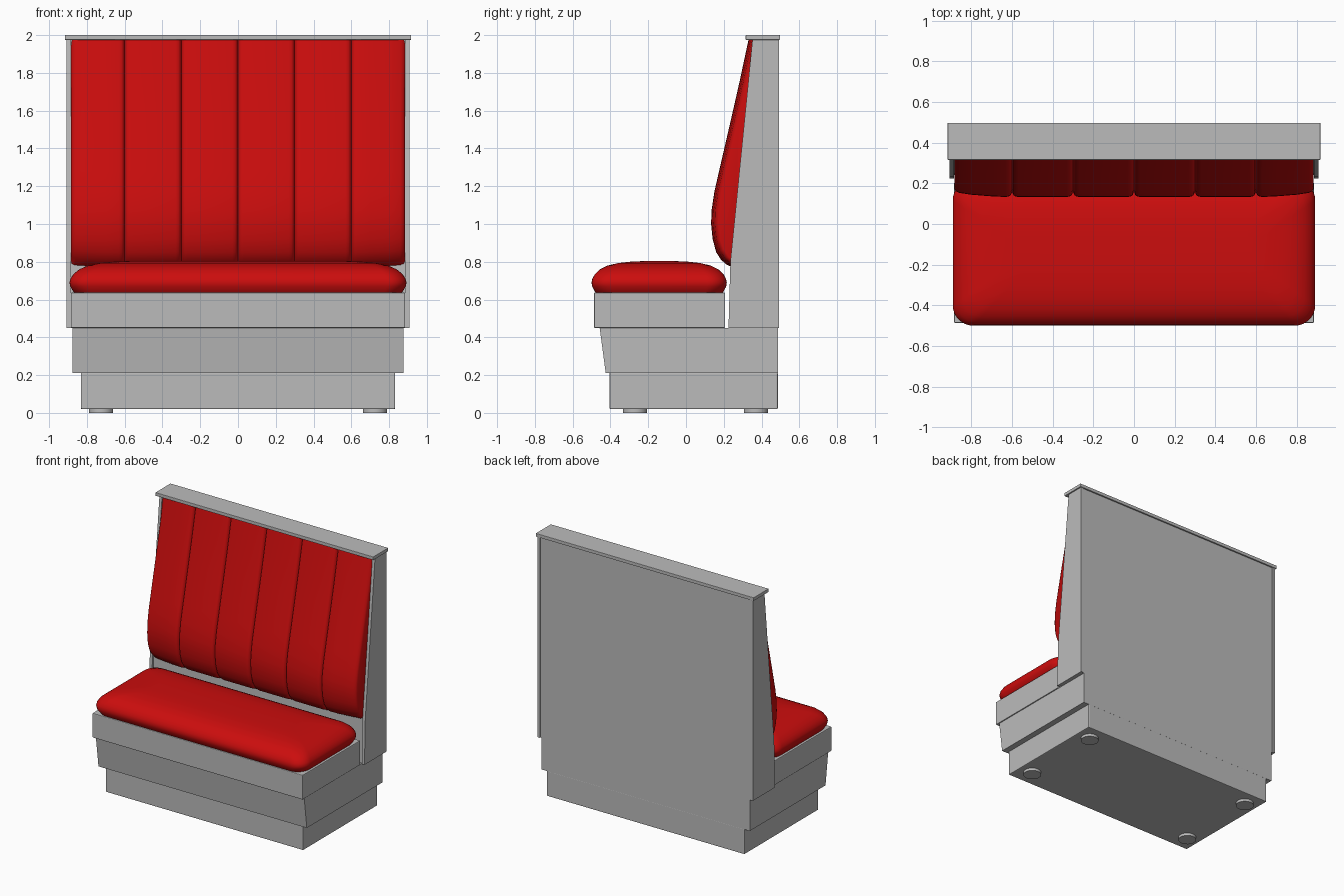
import bpy, bmesh, math

cube = bpy.data.objects.get("Cube")
if cube:
    bpy.data.objects.remove(cube, do_unlink=True)


def material(name, color):
    m = bpy.data.materials.new(name)
    m.use_nodes = True
    m.diffuse_color = color
    m.node_tree.nodes["Principled BSDF"].inputs["Base Color"].default_value = color
    return m


GREY = material("grey laminate", (0.5, 0.5, 0.5, 1))
RED = material("red upholstery", (0.6, 0.004, 0.004, 1))


def loft(name, rings, mat, bevel=0.0, smooth=False):
    """Skin a list of equal-sized closed rings and cap both ends."""
    bm = bmesh.new()
    loops = [[bm.verts.new(p) for p in ring] for ring in rings]
    n = len(loops[0])
    for a, b in zip(loops, loops[1:]):
        for i in range(n):
            j = (i + 1) % n
            bm.faces.new((a[i], a[j], b[j], b[i]))
    bm.faces.new(loops[0])
    bm.faces.new(loops[-1])
    bmesh.ops.recalc_face_normals(bm, faces=bm.faces)
    mesh = bpy.data.meshes.new(name)
    bm.to_mesh(mesh)
    bm.free()
    mesh.materials.append(mat)
    obj = bpy.data.objects.new(name, mesh)
    bpy.context.collection.objects.link(obj)
    if bevel:
        mod = obj.modifiers.new("soft edges", "BEVEL")
        mod.width = bevel
        mod.segments = 2
    if smooth:
        bpy.ops.object.select_all(action="DESELECT")
        obj.select_set(True)
        bpy.context.view_layer.objects.active = obj
        bpy.ops.object.shade_smooth_by_angle(angle=math.radians(40))
    return obj


def extrude_x(name, profile, x0, x1, mat=GREY, bevel=0.0):
    return loft(name, [[(x, y, z) for y, z in profile] for x in (x0, x1)], mat, bevel)


def box(name, half_x, y0, y1, z0, z1, bevel=0.0):
    return extrude_x(name, [(y0, z0), (y1, z0), (y1, z1), (y0, z1)], -half_x, half_x, GREY, bevel)


# Feet
for side, x in (("left", 0.725), ("right", -0.725)):
    for end, y in (("front", -0.27), ("back", 0.37)):
        bpy.ops.mesh.primitive_cylinder_add(vertices=24, radius=0.064, depth=0.03,
                                            location=(x, y, 0.015))
        foot = bpy.context.object
        foot.name = f"foot_{end}_{side}"
        foot.data.materials.append(GREY)
        bpy.ops.object.shade_smooth_by_angle(angle=math.radians(40))

# Base
box("plinth", 0.832, -0.405, 0.486, 0.02, 0.215, 0.006)
extrude_x("sloped_base", [(-0.425, 0.21), (0.486, 0.21), (0.486, 0.45), (-0.457, 0.45)],
          -0.877, 0.877)
box("seat_box", 0.885, -0.487, 0.207, 0.45, 0.637, 0.005)

# Backrest frame
extrude_x("back_core", [(0.24, 0.45), (0.486, 0.45), (0.486, 1.976), (0.36, 1.976), (0.247, 0.8)],
          -0.886, 0.886)
side_profile = [(0.225, 0.45), (0.492, 0.45), (0.492, 1.976), (0.352, 1.976), (0.235, 0.8)]
for side, s in (("left", 1), ("right", -1)):
    extrude_x("side_panel_" + side, side_profile, s * 0.885, s * 0.907)
box("top_cap", 0.917, 0.316, 0.497, 1.975, 2.0, 0.002)


# Seat cushion: stacked rounded rectangles
def rounded_ring(hx, hy, radius, cy, z, steps=8):
    ring = []
    for q, (sx, sy) in enumerate(((1, 1), (-1, 1), (-1, -1), (1, -1))):
        for k in range(steps + 1):
            a = (q + k / steps) * math.pi / 2
            ring.append((sx * (hx - radius) + radius * math.cos(a),
                         cy + sy * (hy - radius) + radius * math.sin(a), z))
    return ring


layers = [(0.022, 0.636), (0.016, 0.645), (0.003, 0.67), (0, 0.69), (0.004, 0.71),
          (0.018, 0.735), (0.045, 0.76), (0.085, 0.78), (0.14, 0.793), (0.2, 0.8), (0.26, 0.803)]
loft("seat_cushion",
     [rounded_ring(0.892 - d * 1.15, 0.358 - d, 0.1 - d * 0.2, -0.142, z) for d, z in layers],
     RED, smooth=True)

# Back cushion: one side profile swept along x, pinched at the seams and ends
front = [(0.245, 0.772), (0.215, 0.785), (0.186, 0.81), (0.16, 0.85), (0.141, 0.92),
         (0.133, 1.0), (0.135, 1.07), (0.15, 1.17), (0.175, 1.28), (0.205, 1.41),
         (0.242, 1.57), (0.285, 1.76), (0.331, 1.976)]


def frame_y(z):
    return 0.25 + max(0, z - 0.8) * 0.096


def cushion_ring(x, dip):
    ring = [(x, min(y + dip, frame_y(z)), z + dip * 0.4 * (z < 0.9)) for y, z in front]
    return ring + [(x, frame_y(z) + 0.012, z) for y, z in reversed(front)]


stations = [(-0.884, 0.04), (-0.877, 0.028), (-0.86, 0.02), (-0.8, 0.011), (-0.7, 0.003)]
for i in range(-2, 3):
    seam = i * 0.3
    stations += [(seam - 0.03, 0), (seam - 0.015, 0.003), (seam - 0.007, 0.009), (seam, 0.024),
                 (seam + 0.007, 0.009), (seam + 0.015, 0.003), (seam + 0.03, 0)]
stations += [(-x, d) for x, d in reversed(stations[:5])]
loft("back_cushion", [cushion_ring(x, d) for x, d in stations], RED, smooth=True)
